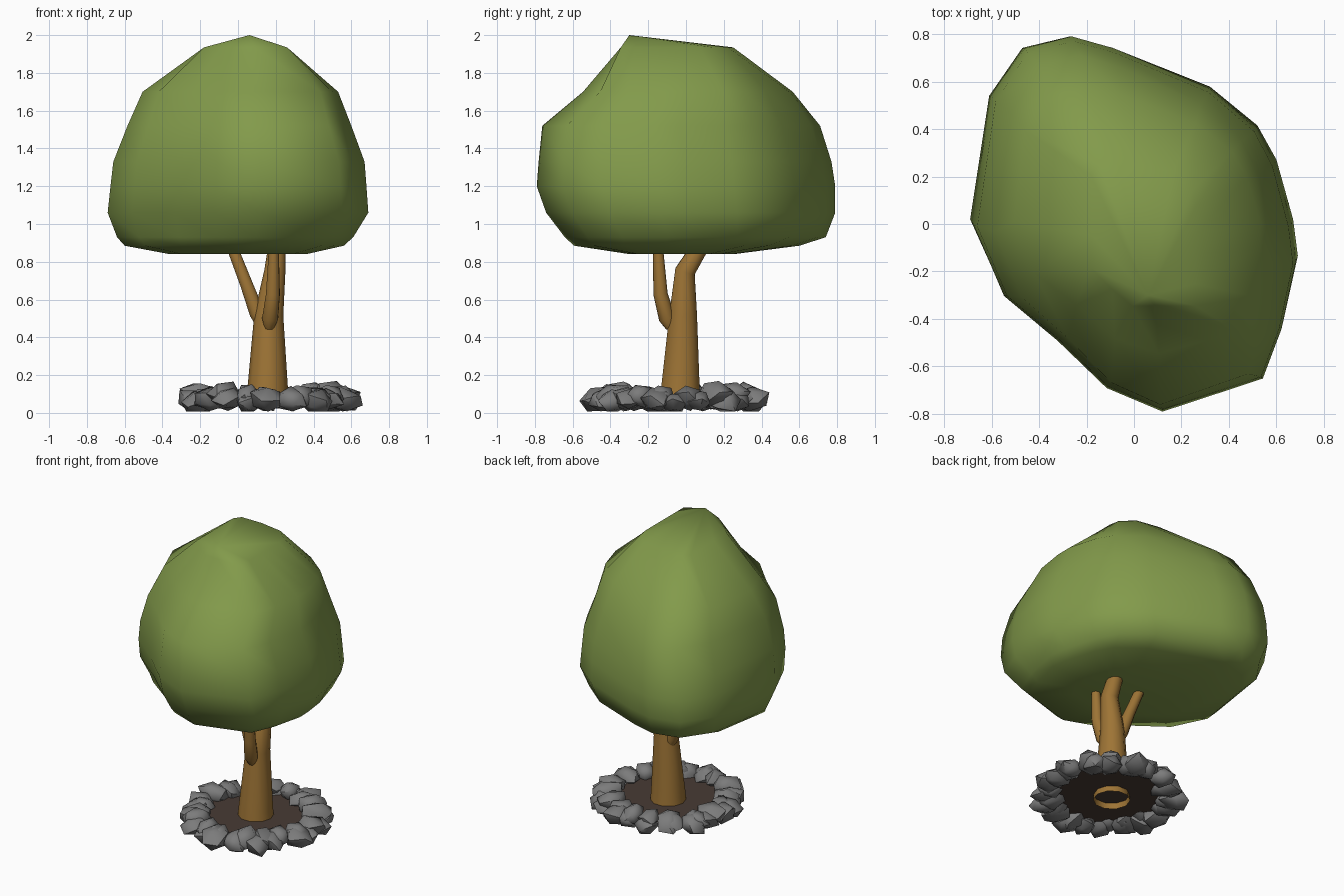
import bpy, bmesh, math, random
from mathutils import Matrix, Vector

random.seed(4)
default = bpy.data.objects.get("Cube")
if default:
    bpy.data.objects.remove(default, do_unlink=True)


def make_material(name, color):
    mat = bpy.data.materials.new(name)
    mat.use_nodes = True
    mat.diffuse_color = (*color, 1)
    mat.node_tree.nodes["Principled BSDF"].inputs["Base Color"].default_value = (*color, 1)
    return mat


leaf_green = make_material("leaf green", (0.225, 0.325, 0.07))
bark_brown = make_material("bark brown", (0.34, 0.175, 0.036))
stone_grey = make_material("stone grey", (0.2, 0.2, 0.2))
soil_brown = make_material("soil brown", (0.065, 0.043, 0.034))


def finish_mesh(name, bm, mat, angle):
    """Turn a bmesh into a shaded object with one material."""
    bmesh.ops.recalc_face_normals(bm, faces=bm.faces)
    mesh = bpy.data.meshes.new(name)
    bm.to_mesh(mesh)
    bm.free()
    mesh.materials.append(mat)
    obj = bpy.data.objects.new(name, mesh)
    bpy.context.collection.objects.link(obj)
    bpy.ops.object.select_all(action='DESELECT')
    obj.select_set(True)
    bpy.context.view_layer.objects.active = obj
    bpy.ops.object.shade_smooth_by_angle(angle=math.radians(angle))


def make_limb(name, path):
    """Tapered open tube along a list of (position, radius)."""
    curve = bpy.data.curves.new(name, 'CURVE')
    curve.dimensions = '3D'
    curve.bevel_depth = 1
    curve.bevel_resolution = 3
    spline = curve.splines.new('POLY')
    spline.points.add(len(path) - 1)
    for point, (position, radius) in zip(spline.points, path):
        point.co = (*position, 1)
        point.radius = radius
    spline.use_smooth = True
    curve.materials.append(bark_brown)
    obj = bpy.data.objects.new(name, curve)
    bpy.context.collection.objects.link(obj)
    bpy.ops.object.select_all(action='DESELECT')
    obj.select_set(True)
    bpy.context.view_layer.objects.active = obj
    bpy.ops.object.convert(target='MESH')


# Trunk and two side branches
make_limb("trunk", [((.157, -.03, .03), .116), ((.157, -.03, .12), .108),
                    ((.163, -.015, .52), .077), ((.195, -.005, .75), .056),
                    ((.205, .07, .87), .047), ((.21, .12, .94), .03)])
make_limb("side_branch", [((.145, 0, .44), .034), ((.1, 0, .53), .042),
                          ((.045, .01, .68), .035), ((-.04, .03, .9), .03)])
make_limb("front_branch", [((.165, -.08, .45), .026), ((.17, -.1, .5), .044),
                           ((.185, -.135, .63), .038), ((.19, -.15, .9), .026)])

# Soil bed inside the stone ring
bed_centre = Vector((.17, -.05, 0))
bm = bmesh.new()
bmesh.ops.create_circle(bm, cap_ends=True, segments=24, radius=.38,
                        matrix=Matrix.Translation(bed_centre + Vector((0, 0, .07))))
finish_mesh("soil_bed", bm, soil_brown, 30)


# Ring of chipped stones pointing outward, in a low and a high row
def add_stone(bm, angle, distance, height, size):
    place = (Matrix.Translation(bed_centre) @ Matrix.Rotation(angle, 4, 'Z')
             @ Matrix.Translation((distance, 0, height))
             @ Matrix.Rotation(random.uniform(-.3, .3), 4, 'Z')
             @ Matrix.Rotation(random.uniform(-.1, .25), 4, 'Y')
             @ Matrix.Diagonal((*size, 1))
             @ Matrix.Rotation(random.uniform(0, math.tau), 4, 'X'))
    stone = bmesh.ops.create_icosphere(bm, subdivisions=1, radius=1)
    for vert in stone["verts"]:
        vert.co = place @ (vert.co * random.uniform(.85, 1.12))
        vert.co.z = max(vert.co.z, .008)


bm = bmesh.new()
rows = [(20, .4, .06, (.1, .082, .064)),
        (18, .375, .085, (.1, .075, .066))]
for row, (count, distance, height, size) in enumerate(rows):
    for i in range(count):
        angle = (i + row / 2 + random.uniform(-.2, .2)) * math.tau / count
        scale = random.uniform(.88, 1.12)
        add_stone(bm, angle, distance + random.uniform(-.015, .015),
                  height + random.uniform(-.01, .015), [s * scale for s in size])
finish_mesh("stone_ring", bm, stone_grey, 50)

# Canopy: one lopsided outline, fitted to the bounds of each level
outline = [(-.27, .8), (-.09, .75), (.32, .58), (.52, .41), (.6, .26), (.67, 0),
           (.69, -.16), (.63, -.44), (.55, -.65), (.12, -.79), (-.12, -.69),
           (-.33, -.49), (-.56, -.3), (-.69, 0), (-.61, .54), (-.47, .75)]
# height, then low x, high x, low y, high y, and how far corners fill the bounds
levels = [(.84, -.36, .36, -.3, .25, 1), (.885, -.6, .56, -.6, .6, 1),
          (.93, -.64, .61, -.65, .74, 1), (1.06, -.69, .69, -.75, .79, 1),
          (1.2, -.675, .68, -.8, .79, 1), (1.33, -.66, .67, -.79, .77, 1),
          (1.52, -.585, .6, -.77, .71, 1), (1.7, -.505, .53, -.545, .565, 1.03),
          (1.935, -.18, .26, -.345, .25, 1.25)]


def fit(value, half, low, high, fill):
    share = max(-1, min(1, value / half * fill))
    return (low + high + share * (high - low)) / 2


bm = bmesh.new()
rings = []
for z, left, right, front, back, fill in levels:
    rings.append([bm.verts.new((fit(x, .69, left, right, fill),
                                fit(y, .8, front, back, fill), z))
                  for x, y in outline])
count = len(outline)
for low, high in zip(rings, rings[1:]):
    for i in range(count):
        j = (i + 1) % count
        bm.faces.new((low[i], low[j], high[j], high[i]))
bm.faces.new(rings[0])
peak = bm.verts.new((.06, -.3, 2))
for i in range(count):
    bm.faces.new((rings[-1][i], rings[-1][(i + 1) % count], peak))
finish_mesh("canopy", bm, leaf_green, 80)
